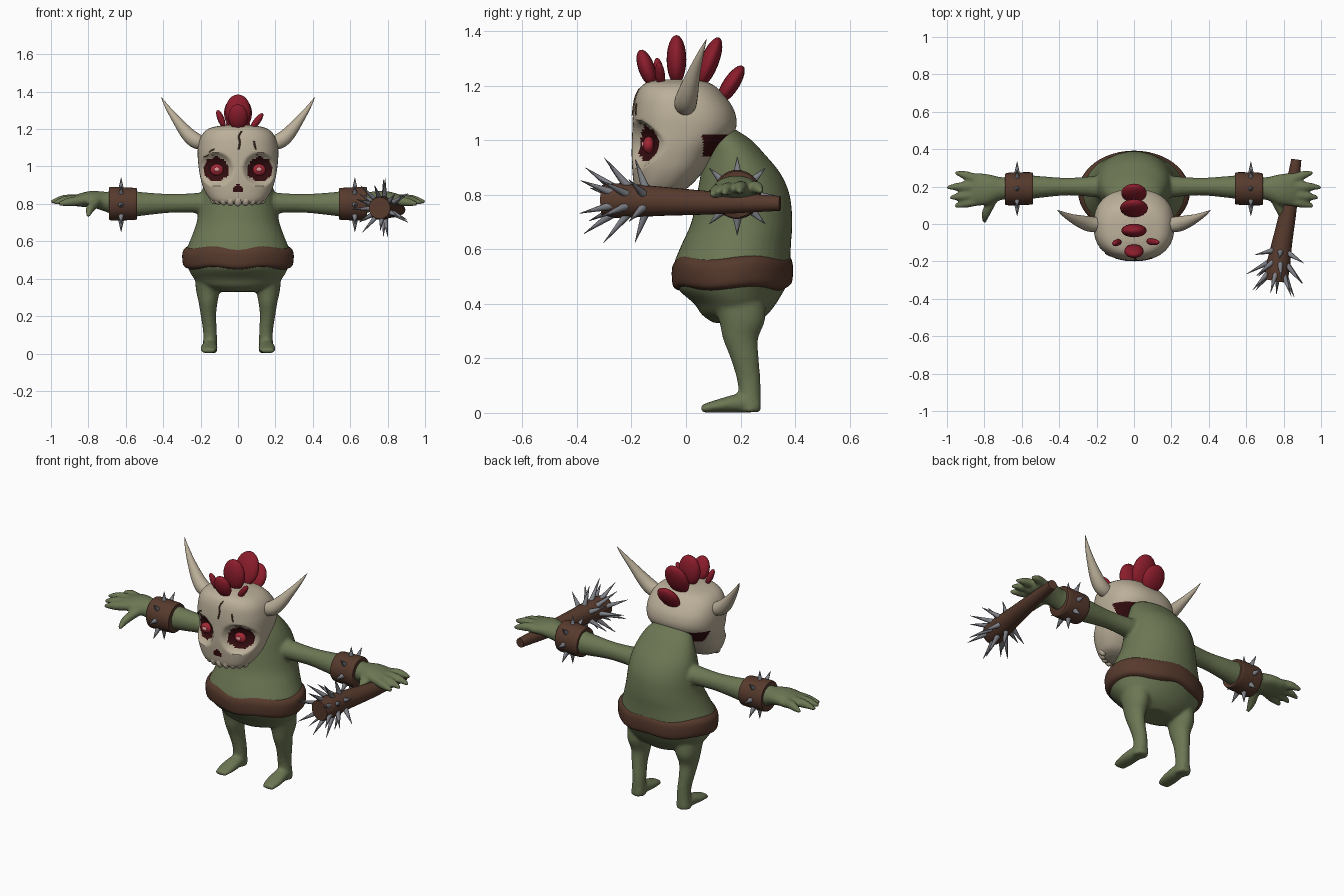
import bpy, bmesh
from math import sin, cos, pi, atan2, hypot, radians
from mathutils import Vector
from mathutils.bvhtree import BVHTree

cube = bpy.data.objects.get("Cube")
if cube:
    bpy.data.objects.remove(cube, do_unlink=True)


def material(name, *rgb):
    m = bpy.data.materials.new(name)
    m.use_nodes = True
    m.diffuse_color = (*rgb, 1)
    node = next(n for n in m.node_tree.nodes if n.type == 'BSDF_PRINCIPLED')
    node.inputs["Base Color"].default_value = (*rgb, 1)
    node.inputs["Roughness"].default_value = 0.8
    return m


GREEN = material("green skin", .15, .185, .088)
BONE = material("bone", .50, .43, .32)
BROWN = material("brown leather", .095, .042, .026)
RED = material("red hair", .26, .012, .025)
METAL = material("grey metal", .21, .215, .24)
MAROON = material("dark maroon", .035, .004, .005)
IRIS = material("red iris", .36, .02, .035)
PINK = material("pink glint", .75, .3, .3)
CRACK = material("crack brown", .10, .05, .028)

X, Y, Z = Vector((1, 0, 0)), Vector((0, 1, 0)), Vector((0, 0, 1))
FRAMES = {'X': (Y, Z), 'Y': (X, Z), 'Z': (X, Y)}


def spline(rows, steps):
    """Catmull-Rom interpolation of section rows."""
    out = []
    for i in range(len(rows) - 1):
        a, b, c, d = (rows[min(max(i + k, 0), len(rows) - 1)] for k in (-1, 0, 1, 2))
        for s in range(steps):
            t = s / steps
            out.append([.5 * (2*q + (r - p)*t + (2*p - 5*q + 4*r - w)*t*t + (3*q - p - 3*r + w)*t**3)
                        for p, q, r, w in zip(a, b, c, d)])
    return out + [list(rows[-1])]


def tube(bm, rows, axis=None, side=1, seg=24, steps=4, power=2):
    """Loft rows of (x, y, z, radius, radius) into a closed skin."""
    rows = spline([(*r, r[3]) if len(r) == 4 else r for r in rows], steps)
    pts = [Vector((r[0] * side, r[1], r[2])) for r in rows]
    rings = []
    for i, p in enumerate(pts):
        if axis:
            u, v = FRAMES[axis]
        else:
            t = (pts[min(i + 1, len(pts) - 1)] - pts[max(i - 1, 0)]).normalized()
            u = t.cross(Z).normalized()
            v = u.cross(t)
        ring = []
        for k in range(seg):
            a = 2 * pi * k / seg
            c, s = cos(a), sin(a)
            f = (abs(c)**power + abs(s)**power) ** (-1 / power)
            ring.append(bm.verts.new(p + u * c * f * rows[i][3] + v * s * f * rows[i][4]))
        rings.append(ring)
    for lo, hi in zip(rings, rings[1:]):
        for k in range(seg):
            bm.faces.new((lo[k], lo[k - 1], hi[k - 1], hi[k]))
    bm.faces.new(rings[0])
    bm.faces.new(rings[-1])


def blob(bm, centre, radii, lean=Z):
    made = bmesh.ops.create_uvsphere(bm, u_segments=20, v_segments=12, radius=1)["verts"]
    turn = Z.rotation_difference(Vector(lean))
    for v in made:
        v.co = turn @ Vector([a * b for a, b in zip(v.co, radii)]) + Vector(centre)


def spike(bm, base, direction, length, radius):
    made = bmesh.ops.create_cone(bm, cap_ends=True, segments=8, radius1=radius,
                                 radius2=0.001, depth=length)["verts"]
    turn = Z.rotation_difference(direction)
    for v in made:
        v.co = turn @ (v.co + Z * length / 2) + base


def finish(bm, name, *mats, angle=45):
    bmesh.ops.recalc_face_normals(bm, faces=bm.faces)
    for f in bm.faces:
        f.smooth = True
    me = bpy.data.meshes.new(name)
    bm.to_mesh(me)
    bm.free()
    for m in mats:
        me.materials.append(m)
    me.set_sharp_from_angle(angle=radians(angle))
    ob = bpy.data.objects.new(name, me)
    bpy.context.collection.objects.link(ob)
    return ob


# Body: hunched torso, arms, hands and legs fused into one skin
bm = bmesh.new()
torso = [(.33, .18, .10, .08), (.36, .178, .19, .12), (.40, .18, .235, .15), (.45, .167, .265, .193),
         (.50, .17, .283, .214), (.55, .17, .278, .213), (.62, .185, .25, .2), (.70, .205, .222, .185),
         (.80, .21, .205, .17), (.88, .2, .19, .145), (.95, .18, .165, .107), (1.0, .155, .135, .085),
         (1.04, .13, .09, .05)]
tube(bm, [(0, y, z, rx, ry) for z, y, rx, ry in torso], 'Z', seg=40)
arm = [(.1, .2, .805, .07, .065), (.2, .2, .805, .058, .055), (.35, .2, .803, .047, .05),
       (.5, .198, .8, .058, .062), (.62, .195, .8, .07, .075), (.7, .19, .81, .06, .055),
       (.78, .185, .825, .082, .045), (.85, .185, .82, .087, .035), (.89, .185, .815, .07, .022)]
leg = [(.15, .19, .42, .08, .1), (.16, .205, .34, .065, .085), (.16, .2, .27, .05, .064),
       (.158, .215, .2, .041, .052), (.15, .23, .12, .037, .043), (.15, .235, .05, .038, .04),
       (.152, .235, .003, .042, .04)]
foot = [(.15, .27, .03, .03, .028), (.152, .2, .036, .041, .035), (.155, .12, .026, .046, .025),
        (.158, .055, .015, .036, .014)]
fingers = [[(.83, .235, .825), (.9, .26, .825), (.955, .275, .81)],
           [(.85, .2, .825), (.93, .2, .825), (1.0, .195, .81)],
           [(.85, .155, .82), (.92, .15, .82), (.985, .14, .805)],
           [(.83, .125, .82), (.9, .11, .81), (.96, .095, .8)],
           [(.75, .14, .815), (.79, .06, .775), (.80, .01, .735)]]
for side in (1, -1):
    tube(bm, arm, 'X', side)
    tube(bm, leg, 'Z', side)
    tube(bm, foot, 'Y', side)
    for path in fingers:
        tube(bm, [(*p, r) for p, r in zip(path, (.026, .024, .01))], None, side, seg=14)
body = finish(bm, "body", GREEN)
fuse = body.modifiers.new("fuse", 'REMESH')
fuse.mode, fuse.voxel_size, fuse.use_smooth_shade = 'VOXEL', .009, True
soften = body.modifiers.new("soften", 'SMOOTH')
soften.factor, soften.iterations = .5, 5
bpy.context.view_layer.update()
fused = bpy.data.meshes.new_from_object(body.evaluated_get(bpy.context.evaluated_depsgraph_get()))
body.modifiers.clear()
body.data = fused

# Belt with a slightly wavy edge
bm = bmesh.new()
belt = [(.455, .167, .262, .195), (.472, .17, .292, .218), (.53, .17, .298, .222),
        (.56, .172, .286, .213), (.575, .175, .258, .196)]
tube(bm, [(0, y, z, rx, ry) for z, y, rx, ry in belt], 'Z', seg=48)
for v in bm.verts:
    v.co.z += .006 * sin(5 * atan2(v.co.y - .17, v.co.x))
finish(bm, "belt", BROWN)

# Skull: sockets are pressed in, then socket, nose and nape faces are coloured
skull = [(.80, -.17, -.05, .10), (.82, -.188, 0, .145), (.88, -.196, .06, .183), (.95, -.199, .11, .203),
         (1.03, -.197, .178, .214), (1.10, -.194, .18, .214), (1.165, -.182, .14, .195),
         (1.205, -.155, .095, .15), (1.222, -.10, .04, .07)]
bm = bmesh.new()
tube(bm, [(0, (f + b) / 2, z, rx, (b - f) / 2) for z, f, b, rx in skull], 'Z',
     seg=128, steps=8, power=2.4)


def socket(p):
    return hypot(abs(p.x) - .117, p.z - .985) / .066


for v in bm.verts:
    d = socket(v.co)
    if v.co.y < 0 and d < 1.35:
        v.co.y += .055 * (1 - (d / 1.35) ** 2) ** .8
bmesh.ops.recalc_face_normals(bm, faces=bm.faces)
for f in bm.faces:
    p = f.calc_center_median()
    if p.y < 0:
        ragged = 1 + .05 * sin(9 * atan2(p.z - .985, abs(p.x) - .117))
        lobes = hypot(abs(p.x) - .012, p.z - .88) < .016
        bridge = .88 < p.z < .91 and abs(p.x) < (.91 - p.z) * .9
        f.material_index = int(socket(p) < ragged or lobes or bridge)
    elif p.y > .06 and .94 < p.z < 1.025 and f.normal.z < -.2:
        f.material_index = 1
face = BVHTree.FromBMesh(bm)
finish(bm, "skull", BONE, MAROON)

# Teeth along the jaw
bm = bmesh.new()
for i in range(-4, 5):
    a = i * .3
    blob(bm, (.135 * sin(a), -.08 - .09 * cos(a), .818 + .003 * abs(i)), (.023, .023, .032))
finish(bm, "teeth", BONE)

# Forehead cracks laid on the skull
bm = bmesh.new()
for crack in ([(.02, 1.19), (.004, 1.16), (.01, 1.13), (.003, 1.09)],
              [(-.185, 1.05), (-.16, 1.06), (-.15, 1.08), (-.125, 1.095)],
              [(-.15, 1.08), (-.135, 1.06)],
              [(.085, 1.135), (.092, 1.1), (.1, 1.06)]):
    rows = []
    for x, z in crack:
        hit = face.ray_cast(Vector((x, -1, z)), Y)[0]
        rows.append((x, hit.y, z, .005))
    tube(bm, rows, 'Z' if abs(crack[0][0] - crack[-1][0]) < .03 else 'X', seg=6)
finish(bm, "forehead_cracks", CRACK)

# Eyes and ears on both sides
ear = [(.16, 0, 1.12, .03), (.22, -.002, 1.135, .041), (.27, .008, 1.175, .037),
       (.33, .03, 1.25, .023), (.38, .055, 1.32, .011), (.41, .075, 1.37, .001)]
for side, label in ((1, "left"), (-1, "right")):
    bm = bmesh.new()
    blob(bm, (side * .113, -.137, .982), (.036, .022, .031))
    finish(bm, label + "_eye", IRIS)
    bm = bmesh.new()
    blob(bm, (side * .113, -.157, .984), (.015, .007, .011))
    finish(bm, label + "_eye_glint", PINK)
    bm = bmesh.new()
    tube(bm, ear, None, side)
    finish(bm, label + "_ear", BONE)

# Crest of red tufts
bm = bmesh.new()
for centre, radii, lean in (((0, -.145, 1.265), (.052, .03, .07), (0, -.35, 1)),
                            ((0, -.035, 1.295), (.068, .036, .09), (0, 0, 1)),
                            ((0, .085, 1.285), (.075, .034, .098), (0, .4, 1)),
                            ((0, .165, 1.205), (.068, .03, .08), (0, .65, 1)),
                            ((-.092, -.1, 1.255), (.018, .018, .05), (-.4, -.15, 1)),
                            ((.1, -.095, 1.24), (.018, .018, .055), (.75, -.1, 1))):
    blob(bm, centre, radii, lean)
finish(bm, "hair_crest", RED)

# Cuffs with a ring of spikes
cuff = [(.54, .19, .8, .082, .082), (.56, .19, .8, .087, .086), (.67, .187, .801, .087, .09),
        (.69, .187, .802, .08, .084)]
for side, label in ((1, "left"), (-1, "right")):
    bm = bmesh.new()
    tube(bm, cuff, 'X', side, seg=32)
    finish(bm, label + "_cuff", BROWN)
    bm = bmesh.new()
    for k in range(8):
        out = Vector((0, cos(k * pi / 4), sin(k * pi / 4)))
        spike(bm, Vector((side * .625, .188, .795)) + out * .075, out, .07, .017)
    finish(bm, label + "_cuff_spikes", METAL)

# Spiked club held in the left hand
bm = bmesh.new()
tube(bm, [(.868, .345, .768, .027), (.83, .1, .77, .042), (.792, -.1, .776, .054),
          (.768, -.24, .778, .064), (.757, -.305, .778, .058)])
finish(bm, "club", BROWN)
bm = bmesh.new()
forward = Vector((-.17, -1, 0)).normalized()
across = forward.cross(Z)
for y, tilt, count, length in ((-.15, 20, 6, .11), (-.21, 38, 7, .14), (-.27, 55, 6, .125)):
    centre = Vector((.757 + (y + .305) * .17, y, .778))
    for k in range(count):
        a = 2 * pi * (k + tilt / 40) / count
        out = across * cos(a) + Z * sin(a)
        aim = out * cos(radians(tilt)) + forward * sin(radians(tilt))
        spike(bm, centre + out * .05, aim, length, .016)
finish(bm, "club_spikes", METAL)
